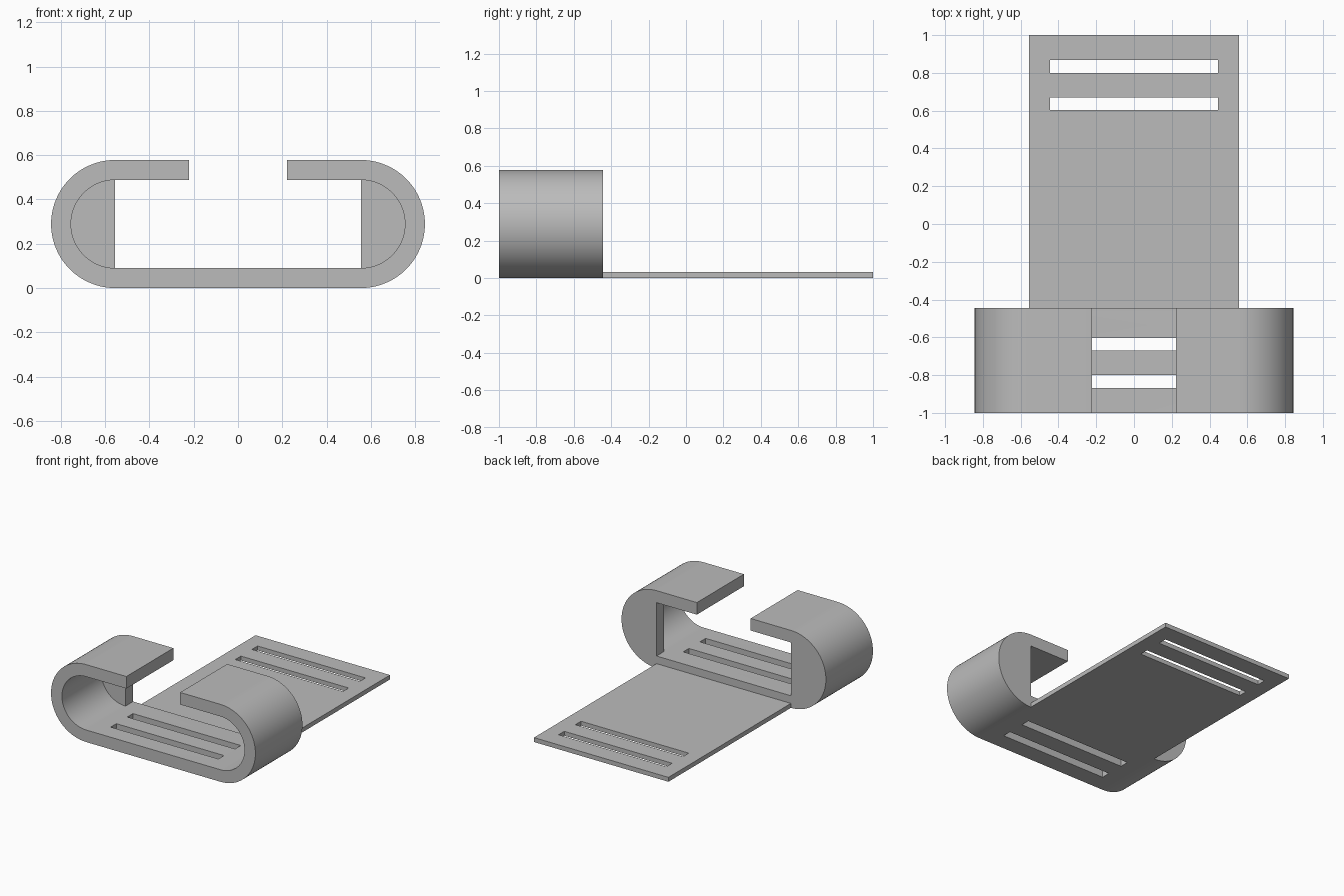
import bpy, bmesh, math

cube = bpy.data.objects.get("Cube")
if cube:
    bpy.data.objects.remove(cube, do_unlink=True)

HALF = 0.555        # half width of the flat parts
OUTER = 0.289       # outer radius of the curled sides
WALL = 0.09         # clip wall and web thickness
FRONT, CLIP_BACK, BACK = -1.0, -0.445, 1.0
PLATE = 0.033
GAP = 0.222         # half width of the opening on top
SLOT = 0.445        # half width of the strap slots

grey = bpy.data.materials.new("plain grey")
grey.use_nodes = True
colour = (0.5, 0.5, 0.5, 1)
grey.diffuse_color = colour
grey.node_tree.nodes["Principled BSDF"].inputs["Base Color"].default_value = colour


def extrude(name, profile, y0, y1):
    """Extrude an x-z profile from y0 to y1."""
    bm = bmesh.new()
    face = bm.faces.new([bm.verts.new((x, y0, z)) for x, z in profile])
    moved = bmesh.ops.extrude_face_region(bm, geom=[face])["geom"]
    verts = [g for g in moved if isinstance(g, bmesh.types.BMVert)]
    bmesh.ops.translate(bm, verts=verts, vec=(0, y1 - y0, 0))
    bmesh.ops.recalc_face_normals(bm, faces=bm.faces)
    mesh = bpy.data.meshes.new(name)
    bm.to_mesh(mesh)
    bm.free()
    mesh.materials.append(grey)
    obj = bpy.data.objects.new(name, mesh)
    bpy.context.collection.objects.link(obj)
    return obj


def stadium(radius, steps=40):
    points = []
    for side in (1, -1):
        for i in range(steps + 1):
            a = side * (math.pi * i / steps - math.pi / 2)
            points.append((side * (HALF + radius * math.cos(a)), OUTER + side * radius * math.sin(a) * side))
    return points


def box(name, half_x, z0, z1, y0, y1):
    return extrude(name, [(-half_x, z0), (half_x, z0), (half_x, z1), (-half_x, z1)], y0, y1)


def combine(body, tool, operation):
    mod = body.modifiers.new(tool.name, "BOOLEAN")
    mod.object, mod.operation, mod.solver = tool, operation, "EXACT"
    bpy.ops.object.modifier_apply(modifier=mod.name)
    bpy.data.objects.remove(tool, do_unlink=True)


# Rounded clip block
body = extrude("clip_holder", stadium(OUTER), FRONT, CLIP_BACK)
bpy.ops.object.select_all(action="DESELECT")
body.select_set(True)
bpy.context.view_layer.objects.active = body

# Long thin back plate
combine(body, box("back_plate", HALF, 0, PLATE, CLIP_BACK - 0.1, BACK), "UNION")

# Hollow from the front, leaving a web at the back of each curl
combine(body, extrude("pocket", stadium(OUTER - WALL), FRONT - 0.1, CLIP_BACK - WALL), "DIFFERENCE")
top = 2 * OUTER
combine(body, box("rear_window", HALF, WALL, top - WALL, CLIP_BACK - 0.2, CLIP_BACK + 0.1), "DIFFERENCE")

# Opening between the two top arms
combine(body, box("top_gap", GAP, OUTER, top + 0.1, FRONT - 0.1, CLIP_BACK + 0.1), "DIFFERENCE")

# Pairs of strap slots at both ends
for end in (-1, 1):
    for near, far in ((0.603, 0.67), (0.8, 0.867)):
        y0, y1 = sorted((end * near, end * far))
        combine(body, box("slot", SLOT, -0.1, WALL + 0.1, y0, y1), "DIFFERENCE")

bpy.ops.object.shade_smooth_by_angle(angle=math.radians(30))
